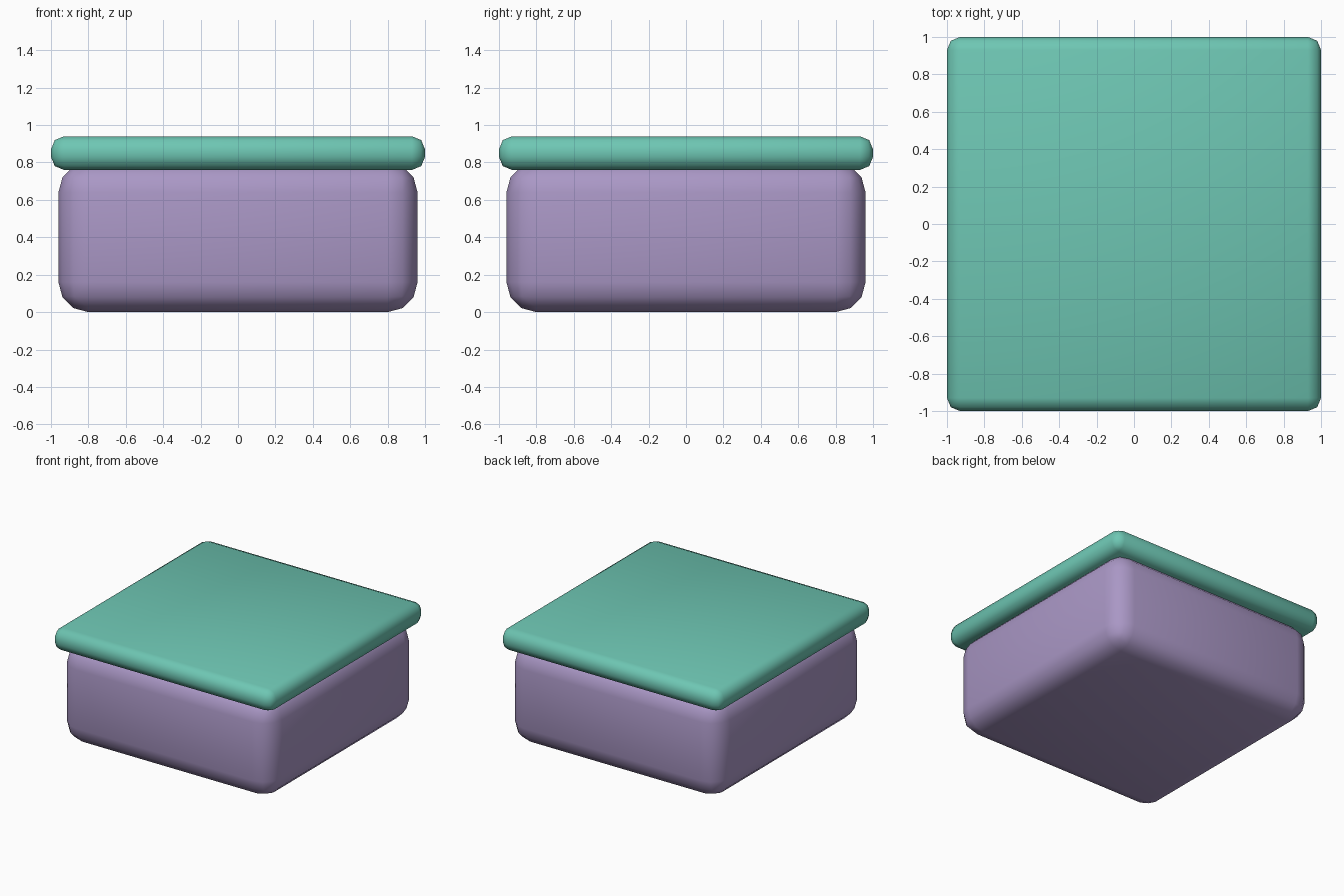
import bpy

if "Cube" in bpy.data.objects:
    bpy.data.objects.remove(bpy.data.objects["Cube"])


def material(name, color):
    m = bpy.data.materials.new(name)
    m.diffuse_color = (*color, 1)
    m.use_nodes = True
    m.node_tree.nodes["Principled BSDF"].inputs["Base Color"].default_value = m.diffuse_color
    return m


def rounded_box(name, width, z0, z1, radius, segments, mat):
    bpy.ops.mesh.primitive_cube_add(size=1, location=(0, 0, (z0 + z1) / 2))
    ob = bpy.context.object
    ob.name = name
    ob.scale = (width, width, z1 - z0)
    bpy.ops.object.transform_apply(location=False, rotation=False, scale=True)
    bevel = ob.modifiers.new("rounded_edges", 'BEVEL')
    bevel.width = radius
    bevel.segments = segments
    bevel.limit_method = 'NONE'
    ob.data.materials.append(mat)
    bpy.ops.object.shade_smooth()
    return ob


lilac = material("lilac", (0.40, 0.31, 0.56))
mint = material("mint_green", (0.155, 0.565, 0.45))

# Box body, its top edge tucked into the lid
rounded_box("box_body", 1.92, 0.0, 0.80, 0.16, 3, lilac)

# Overhanging lid
rounded_box("lid", 2.0, 0.76, 0.94, 0.07, 2, mint)
